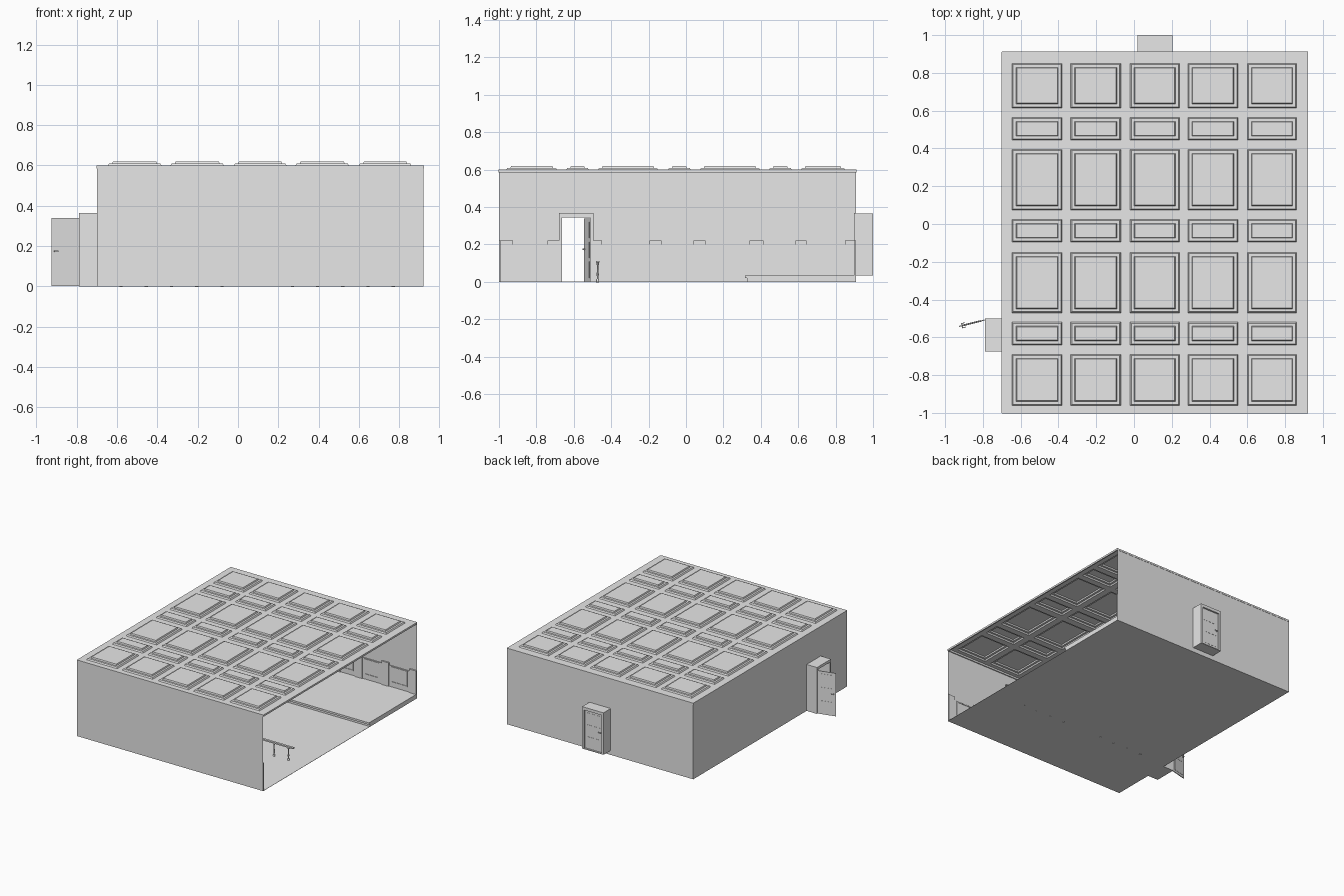
import bpy, bmesh, math
from mathutils import Matrix, Vector

if "Cube" in bpy.data.objects:
    bpy.data.objects.remove(bpy.data.objects["Cube"])

grey = bpy.data.materials.new("plain_grey")
grey.diffuse_color = (0.8, 0.8, 0.8, 1)
grey.use_nodes = True
grey.node_tree.nodes["Principled BSDF"].inputs["Base Color"].default_value = grey.diffuse_color

X0, X1, Y0, Y1 = -0.70, 0.92, -1.0, 0.91
TOP, STAGE = 0.60, 0.035


def finish(name, bm, smooth=False):
    me = bpy.data.meshes.new(name)
    bm.to_mesh(me)
    bm.free()
    me.materials.append(grey)
    ob = bpy.data.objects.new(name, me)
    bpy.context.collection.objects.link(ob)
    if smooth:
        bpy.ops.object.select_all(action='DESELECT')
        ob.select_set(True)
        bpy.context.view_layer.objects.active = ob
        bpy.ops.object.shade_smooth_by_angle(angle=math.radians(40))
    return ob


def add_box(bm, x0, x1, y0, y1, z0, z1):
    m = Matrix.Translation(((x0 + x1) / 2, (y0 + y1) / 2, (z0 + z1) / 2))
    m = m @ Matrix.Diagonal((x1 - x0, y1 - y0, z1 - z0, 1))
    bmesh.ops.create_cube(bm, size=1, matrix=m)


def boxes(name, *items):
    bm = bmesh.new()
    for it in items:
        add_box(bm, *it)
    return finish(name, bm)


# Each wall maps (distance along, depth into the room, height) to a point
WALLS = {
    "left": lambda u, d, z: (X0 + d, u, z),
    "front": lambda u, d, z: (u, Y0 + d, z),
    "back": lambda u, d, z: (u, Y1 - d, z),
}


def wall(side, rects):
    bm = bmesh.new()
    at = WALLS[side]
    for u0, u1, z0, z1 in rects:
        f = bm.faces.new([bm.verts.new(at(u, 0, z)) for u, z in
                          ((u0, z0), (u1, z0), (u1, z1), (u0, z1))])
        f.normal_update()
        c = f.calc_center_median()
        if f.normal.dot(c - Vector((0.11, -0.04, c.z))) < 0:
            f.normal_flip()
    finish(side + "_wall", bm)


# Room shell: walls with door openings; the right side is open
wall("front", [(X0, X1, 0, TOP)])
wall("left", [(Y0, -0.665, 0, TOP), (-0.51, Y1, 0, TOP), (-0.665, -0.51, 0.35, TOP)])
wall("back", [(X0, 0.03, 0, TOP), (0.19, X1, 0, TOP),
              (0.03, 0.19, 0.35, TOP), (0.03, 0.19, 0, STAGE)])

# Floor and raised stage at the back
boxes("floor", (X0, X1, Y0, Y1, 0, 0.002))
boxes("stage", (X0, X1, 0.325, Y1, 0.002, 0.02), (X0, X1, 0.315, Y1, 0.02, STAGE))

# Coffered ceiling: every odd grid cell is pushed upward in two steps
xs = [X0, -.645, -.38, -.335, -.07, -.02, .24, .285, .55, .60, .86, X1]
ys = [Y0, -.96, -.69, -.64, -.52, -.47, -.15, -.095, .025, .075, .395, .445, .565, .615, .85, Y1]
bm = bmesh.new()
grid = [[bm.verts.new((x, y, TOP)) for y in ys] for x in xs]
coffers = []
for i in range(len(xs) - 1):
    for j in range(len(ys) - 1):
        f = bm.faces.new((grid[i][j], grid[i + 1][j], grid[i + 1][j + 1], grid[i][j + 1]))
        if i % 2 and j % 2:
            coffers.append(f)
bm.normal_update()
for thick, depth in ((0.008, 0.010), (0.022, 0.0), (0.005, 0.010)):
    bmesh.ops.inset_individual(bm, faces=coffers, thickness=thick, depth=depth)
    bm.normal_update()
finish("coffered_ceiling", bm)

# Cornice strip under the ceiling edge
t = 0.008
boxes("cornice",
      (X0 - .002, X0 + t, Y0, Y1, .586, TOP), (X1 - t, X1 + .002, Y0, Y1, .586, TOP),
      (X0, X1, Y0 - .002, Y0 + t, .586, TOP), (X0, X1, Y1 - t, Y1 + .002, .586, TOP))


# Wainscot: backing board, taller pilasters and framed panels between them
def wainscot(side, pilasters, gap, base):
    bm = bmesh.new()
    at = WALLS[side]

    def part(u0, u1, d, z0, z1):
        a, b = at(u0, 0, z0), at(u1, d, z1)
        lo, hi = [min(p) for p in zip(a, b)], [max(p) for p in zip(a, b)]
        add_box(bm, lo[0], hi[0], lo[1], hi[1], lo[2], hi[2])

    for p0, p1 in pilasters:
        part(p0, p1, 0.012, base, 0.22)
    for (_, a), (b, _) in zip(pilasters, pilasters[1:]):
        if a < gap < b:
            continue
        part(a, b, 0.005, base, 0.20)
        l, r, z0, z1, w = a + .02, b - .02, 0.07, 0.195, 0.008
        part(l, r, 0.009, z0, z0 + w)
        part(l, r, 0.009, z1 - w, z1)
        part(l, l + w, 0.009, z0 + w, z1 - w)
        part(r - w, r, 0.009, z0 + w, z1 - w)
    finish(side + "_wainscot", bm)


wainscot("left", [(-1, -.925), (-.74, -.68), (-.51, -.45), (-.196, -.131), (.04, .105),
                  (.34, .415), (.585, .645), (.85, .91)], -0.6, 0)
half = [(-.70, -.64), (-.46, -.40), (-.23, -.17), (-.04, .01)]
mirrored = [(.22 - b, .22 - a) for a, b in reversed(half)]
wainscot("back", half + mirrored, 0.11, STAGE)
wainscot("front", half + mirrored, 9, 0)

# Door casings standing out from the left and back walls
boxes("left_door_casing",
      (-.79, X0, -.675, -.663, 0, .36), (-.79, X0, -.512, -.50, 0, .36),
      (-.79, X0, -.675, -.50, .345, .365), (-.79, X0, -.663, -.512, 0, .003),
      (X0, X0 + .012, -.68, -.663, 0, .365), (X0, X0 + .012, -.512, -.495, 0, .365),
      (X0, X0 + .012, -.68, -.495, .345, .368))
boxes("back_door_casing",
      (.018, .034, Y1, 1.0, STAGE, .36), (.188, .204, Y1, 1.0, STAGE, .36),
      (.018, .204, Y1, 1.0, .342, .365), (.018, .204, Y1, 1.0, STAGE, STAGE + .006),
      (.012, .034, Y1 - .012, Y1, STAGE, .365), (.188, .21, Y1 - .012, Y1, STAGE, .365),
      (.012, .21, Y1 - .012, Y1, .342, .368))


# Door leaf along local x from the hinge, with low raised panels and knobs
def door(name, width, height, loc, angle):
    items = [(0, width, -.003, .003, 0, height)]
    for k in range(3):
        z = .02 + k * (height - .02) / 3
        items.append((.022, width - .022, -.0045, .0045, z, z + (height - .02) / 3 - .02))
    items.append((width - .02, width - .013, -.012, .012, height / 2, height / 2 + .007))
    items += [(width - .034, width - .012, s - .002, s + .002, height / 2, height / 2 + .007)
              for s in (-.012, .012)]
    ob = boxes(name, *items)
    ob.location = loc
    ob.rotation_euler.z = angle


door("left_door", .14, .338, (-.79, -.508, .002), math.atan2(-.034, -.135))
door("back_door", .154, .301, (.188, .984, .041), math.pi)


# Railing: turned balusters under a handrail, in two runs with a central gap
def baluster(bm, x, y):
    profile = [(.008, -.002), (.008, .012), (.004, .018), (.006, .04), (.0035, .07),
               (.003, .085), (.006, .092), (.006, .104)]
    n = 8
    rings = [[bm.verts.new((x + r * math.cos(2 * math.pi * k / n),
                            y + r * math.sin(2 * math.pi * k / n), z)) for k in range(n)]
             for r, z in profile]
    for a, b in zip(rings, rings[1:]):
        for k in range(n):
            bm.faces.new((a[k], a[(k + 1) % n], b[(k + 1) % n], b[k]))
    bm.faces.new(rings[0][::-1])


for name, start in (("left", -.58), ("right", .27)):
    bm = bmesh.new()
    for k in range(5):
        baluster(bm, start + .125 * k, -.472)
    finish(name + "_balusters", bm, smooth=True)
    boxes(name + "_handrail", (start - .045, start + .545, -.481, -.463, .103, .113))
